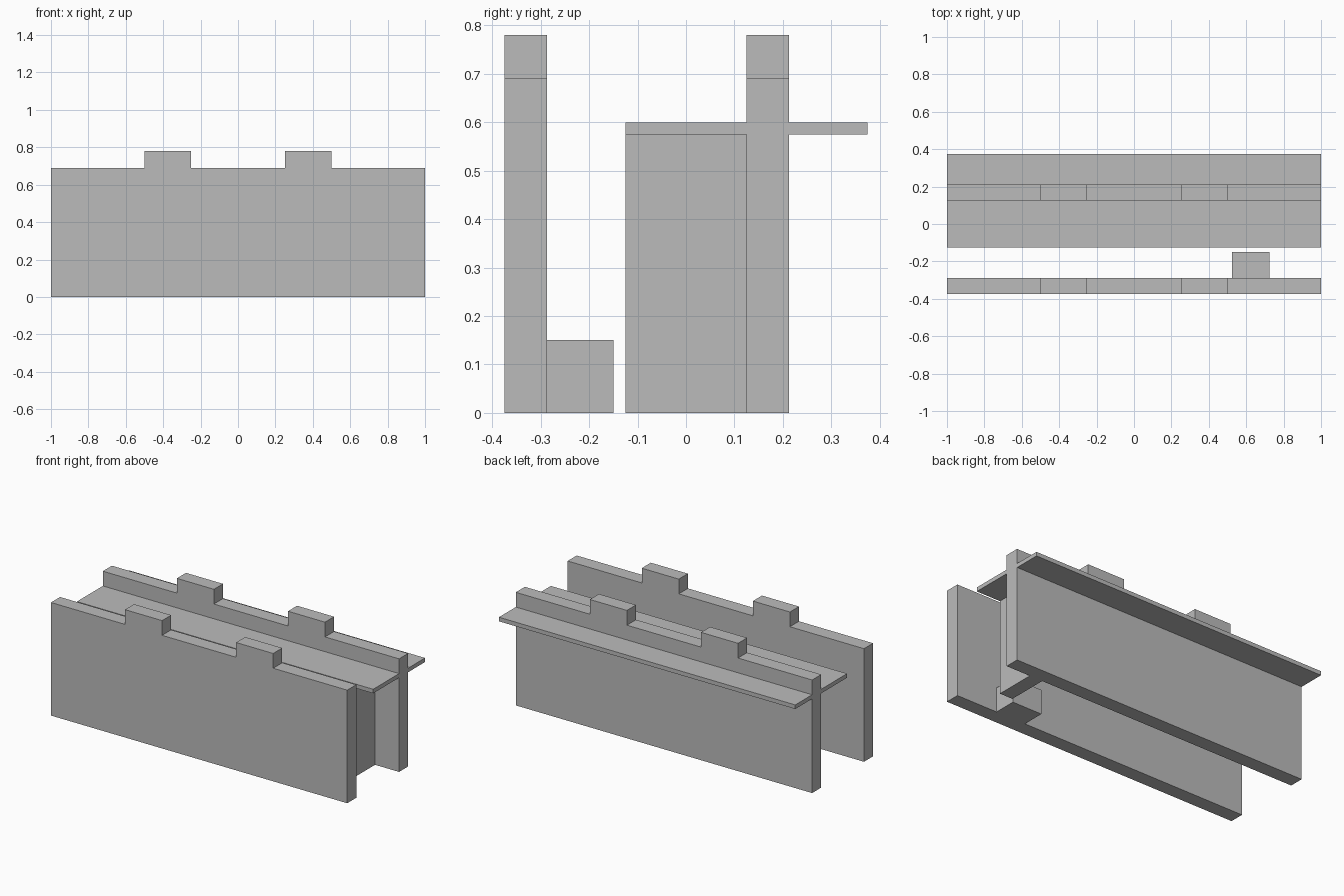
import bpy, bmesh

if "Cube" in bpy.data.objects:
    bpy.data.objects.remove(bpy.data.objects["Cube"])

stone = bpy.data.materials.new("grey_stone")
stone.diffuse_color = (0.5, 0.5, 0.5, 1)
stone.use_nodes = True
stone.node_tree.nodes["Principled BSDF"].inputs["Base Color"].default_value = stone.diffuse_color


def prism(name, outline, y0, y1):
    """Extrude an (x, z) outline from y0 to y1."""
    bm = bmesh.new()
    face = bm.faces.new([bm.verts.new((x, y0, z)) for x, z in outline])
    out = bmesh.ops.extrude_face_region(bm, geom=[face])
    verts = [v for v in out["geom"] if isinstance(v, bmesh.types.BMVert)]
    bmesh.ops.translate(bm, verts=verts, vec=(0, y1 - y0, 0))
    bmesh.ops.recalc_face_normals(bm, faces=bm.faces)
    mesh = bpy.data.meshes.new(name)
    bm.to_mesh(mesh)
    bm.free()
    mesh.materials.append(stone)
    obj = bpy.data.objects.new(name, mesh)
    bpy.context.collection.objects.link(obj)


def box(name, x0, x1, y0, y1, z0, z1):
    prism(name, [(x0, z0), (x1, z0), (x1, z1), (x0, z1)], y0, y1)


# Two long walls with a pair of raised battlements each
T = 0.0875
right_half = [(1, 0), (1, 0.69), (0.5, 0.69), (0.5, 0.78), (0.25, 0.78), (0.25, 0.69)]
wall = right_half + [(-x, z) for x, z in reversed(right_half)]
for name, y in (("front_wall", -0.375), ("back_wall", 0.125)):
    prism(name, wall, y, y + T)

# Walkway ledges on both sides of the back wall
box("inner_walkway", -1, 1, -0.125, 0.125, 0.575, 0.6)
box("outer_walkway", -1, 1, 0.125 + T, 0.375, 0.575, 0.6)

# Cross wall carrying the inner walkway near the right end
box("cross_wall", 0.75, 0.8375, -0.125, 0.125, 0, 0.575)

# Low step against the inside of the front wall
box("step", 0.525, 0.725, -0.375 + T, -0.15, 0, 0.15)
